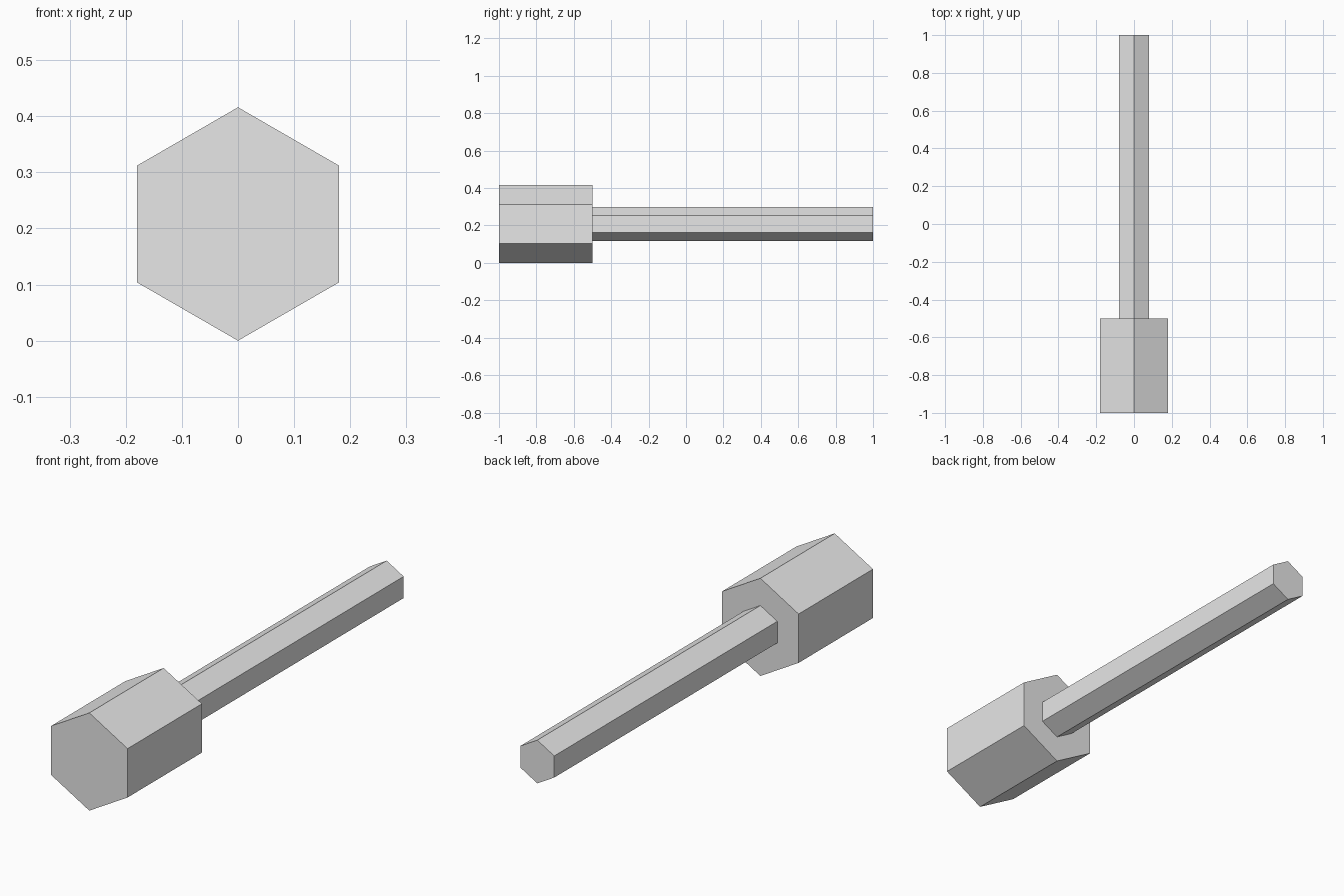
import bpy
import math

# Remove the default cube only
cube = bpy.data.objects.get("Cube")
if cube:
    bpy.data.objects.remove(cube, do_unlink=True)

# Plain grey material
GREY = (0.8, 0.8, 0.8, 1.0)
grey = bpy.data.materials.new("light grey")
grey.use_nodes = True
grey.diffuse_color = GREY
grey.node_tree.nodes["Principled BSDF"].inputs["Base Color"].default_value = GREY

AXIS_HEIGHT = 0.208


def hex_bar(name, radius, y_front, y_back):
    """Six-sided bar along y with a corner pointing straight up."""
    bpy.ops.mesh.primitive_cylinder_add(
        vertices=6, radius=radius, depth=y_back - y_front,
        location=(0, (y_front + y_back) / 2, AXIS_HEIGHT),
        rotation=(math.pi / 2, 0, 0))
    bar = bpy.context.object
    bar.name = name
    bar.data.materials.append(grey)
    bpy.ops.object.transform_apply(location=True, rotation=True, scale=True)
    return bar


# Wide head at the front, slim shaft running back from it
hex_bar("head", 0.208, -1.0, -0.5)
hex_bar("shaft", 0.092, -0.5, 1.0)
